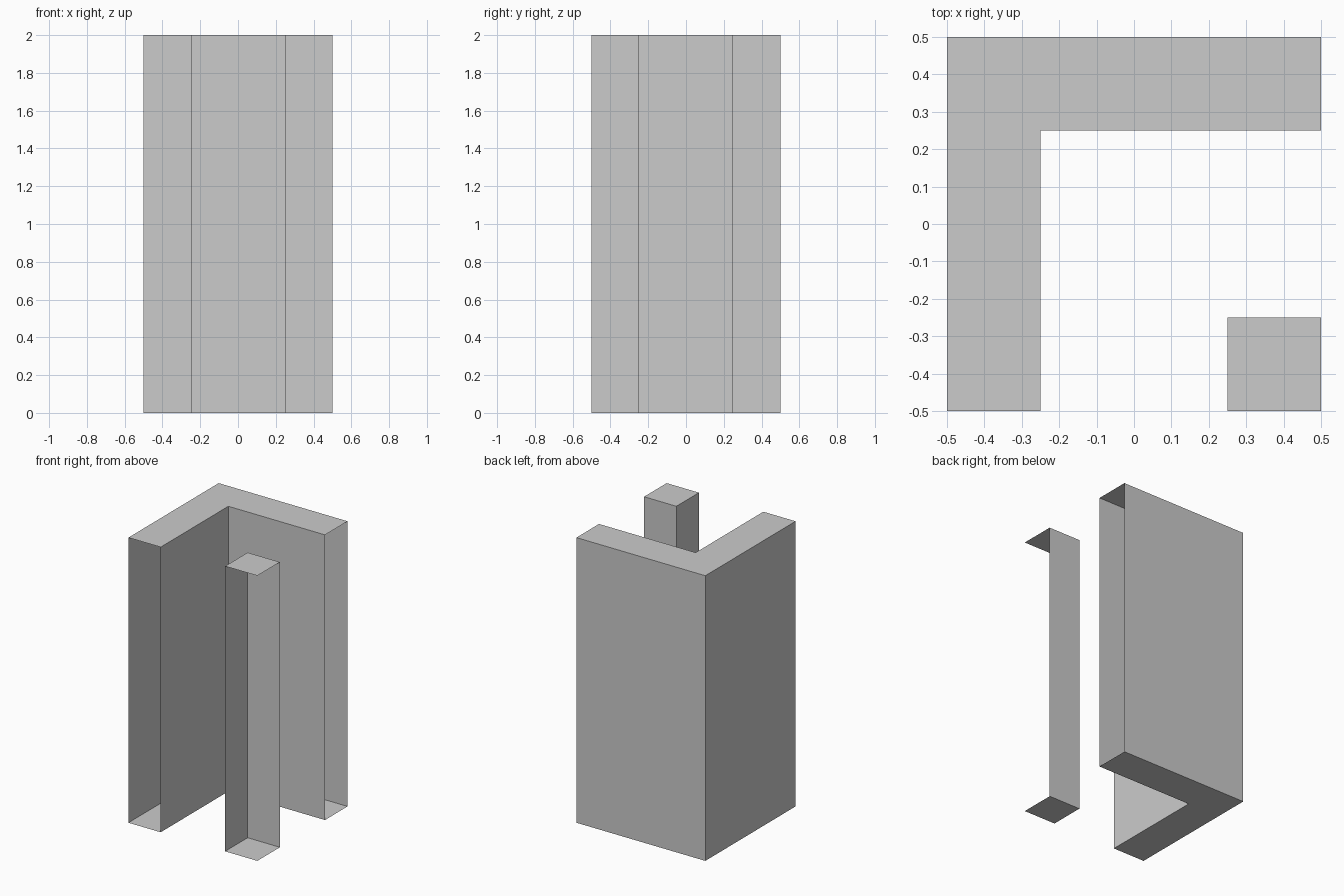
import bpy
import bmesh

if "Cube" in bpy.data.objects:
    bpy.data.objects.remove(bpy.data.objects["Cube"])

HEIGHT = 2.0
OUT, IN = 0.5, 0.25


def hollow_prism(name, outline, open_sides):
    """Capped prism from a counter-clockwise outline; listed sides stay open."""
    bm = bmesh.new()
    low = [bm.verts.new((x, y, 0)) for x, y in outline]
    high = [bm.verts.new((x, y, HEIGHT)) for x, y in outline]
    bm.faces.new(low[::-1])
    bm.faces.new(high)
    for i in range(len(outline)):
        j = (i + 1) % len(outline)
        if i not in open_sides:
            bm.faces.new((low[i], low[j], high[j], high[i]))
    mesh = bpy.data.meshes.new(name)
    bm.to_mesh(mesh)
    bm.free()
    obj = bpy.data.objects.new(name, mesh)
    bpy.context.collection.objects.link(obj)
    return obj


# L-shaped corner wall, open at the ends of both arms
hollow_prism("corner_wall",
             [(-OUT, -OUT), (-IN, -OUT), (-IN, IN), (OUT, IN), (OUT, OUT), (-OUT, OUT)],
             {0, 3})

# Square post in the opposite corner, open on its front and right sides
hollow_prism("corner_post",
             [(IN, -OUT), (OUT, -OUT), (OUT, -IN), (IN, -IN)],
             {0, 1})
